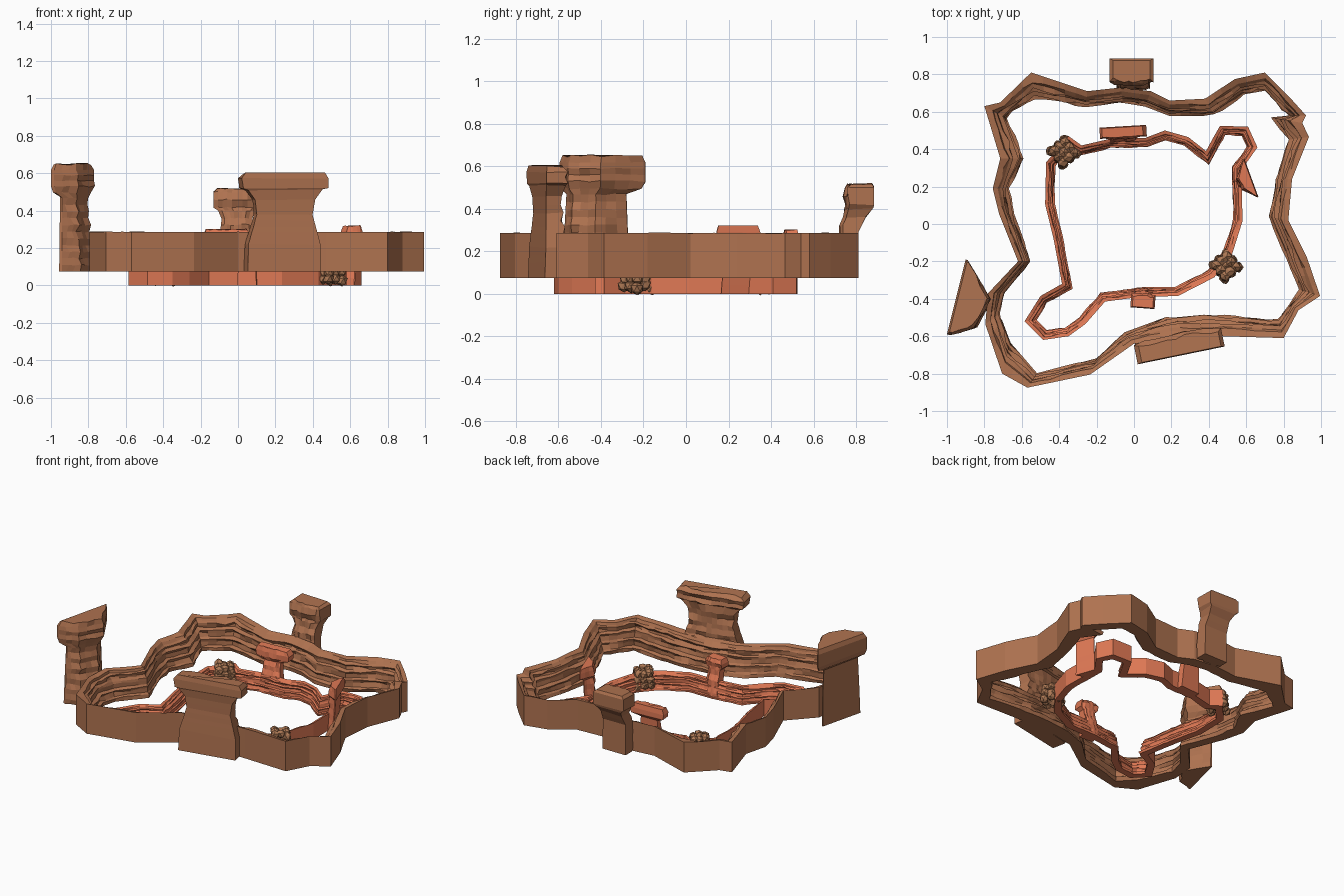
import bpy, bmesh, math, random
from mathutils import Vector

if "Cube" in bpy.data.objects:
    bpy.data.objects.remove(bpy.data.objects["Cube"])

random.seed(4)


def material(name, rgb):
    m = bpy.data.materials.new(name)
    m.diffuse_color = (*rgb, 1)
    m.use_nodes = True
    m.node_tree.nodes["Principled BSDF"].inputs["Base Color"].default_value = m.diffuse_color
    return m


BROWN = material("brown_rock", (0.43, 0.17, 0.08))
RED = material("red_rock", (0.74, 0.19, 0.09))
TAN = material("tan_rock", (0.42, 0.19, 0.09))


def finish(name, bm, mat):
    bmesh.ops.recalc_face_normals(bm, faces=bm.faces[:])
    me = bpy.data.meshes.new(name)
    bm.to_mesh(me)
    bm.free()
    me.materials.append(mat)
    ob = bpy.data.objects.new(name, me)
    bpy.context.collection.objects.link(ob)
    return ob


def skin(bm, loops, closed):
    # bridge equal-length vertex loops; cap the ends when open
    vs = [[bm.verts.new(p) for p in l] for l in loops]
    n = len(vs[0])
    for i in range(len(vs) if closed else len(vs) - 1):
        a, b = vs[i], vs[(i + 1) % len(vs)]
        for j in range(n):
            k = (j + 1) % n
            bm.faces.new((a[j], a[k], b[k], b[j]))
    if not closed:
        bm.faces.new(vs[0])
        bm.faces.new(vs[-1])


# cliff cross-section: (0 = plain back, 1 = inner foot), height fraction
LEDGES = [(0, 0), (0, 1), (.34, 1), (.42, .92), (.60, .88), (.50, .80), (.52, .68),
          (.72, .63), (.66, .55), (.70, .42), (.88, .37), (.80, .29), (.84, .16),
          (1, .12), (.96, 0)]


def cliff_ring(name, stations, z0, z1, step, mat):
    """Closed wall through (back x, back y, inner x, inner y) stations."""
    loops = []
    hold = [0] * len(LEDGES)
    dip = 0
    for i, s in enumerate(stations):
        e = stations[(i + 1) % len(stations)]
        a, b = Vector(s), Vector(e)
        count = max(1, round((a - b).length / 1.4 / step))
        for c in range(count):
            p = a.lerp(b, c / count)
            back, inner = Vector(p[:2]), Vector(p[2:])
            dip = dip * .6 + random.uniform(0, .05)
            loop = []
            for j, (u, h) in enumerate(LEDGES):
                if random.random() < .6:
                    hold[j] = random.uniform(-.09, .07)
                if j > 1:
                    u = min(1.03, u + hold[j])
                if 0 < h < 1:
                    h += random.uniform(-.02, .02)
                if h > .7:
                    h -= dip * (1 if j > 1 else .3)
                q = back.lerp(inner, u)
                loop.append((q.x, q.y, z0 + (z1 - z0) * h))
            loops.append(loop)
    bm = bmesh.new()
    skin(bm, loops, True)
    finish(name, bm, mat)


def inset_pairs(path, w):
    """Pair a clockwise path with its mitred inward offset."""
    out = []
    for i, p in enumerate(path):
        p = Vector(p)
        d0 = (p - Vector(path[i - 1])).normalized()
        d1 = (Vector(path[(i + 1) % len(path)]) - p).normalized()
        n0, n1 = Vector((d0.y, -d0.x)), Vector((d1.y, -d1.x))
        m = (n0 + n1).normalized()
        q = p + m * w / max(.65, m.dot(n0))
        out.append((p.x, p.y, q.x, q.y))
    return out


def pillar(name, a, b, front, rows, mat, rough):
    """Flat back from a to b, rocky front on its left.
    front: (t, depth share); rows: (z, t0, t1, back depth, front depth)."""
    a, b = Vector(a), Vector(b)
    along = b - a
    inward = Vector((-along.y, along.x)).normalized()
    fine = []
    for p, q in zip(front, front[1:]):
        for k in range(3):
            fine.append(Vector(p).lerp(Vector(q), k / 3))
    fine.append(Vector(front[-1]))
    layers = []
    for r, s in zip(rows, rows[1:]):
        n = max(1, round((s[0] - r[0]) / .035))
        layers += [Vector(r).lerp(Vector(s), k / n) for k in range(n)]
    layers.append(Vector(rows[-1]))
    loops = []
    for i, (z, t0, t1, d0, d1) in enumerate(layers):
        ledge = rough * (1 if i % 2 else -.6)
        last = i == len(layers) - 1
        loop = []
        for t, d in [(1, 0), (0, 0)] + [tuple(f) for f in fine]:
            dep = d0 + (d1 - d0) * d
            if d > .2:
                dep += ledge * .5 + random.uniform(-rough, rough * .4)
            q = a + along * (t0 + (t1 - t0) * t) + inward * dep
            zz = z + random.uniform(-.4, .3) * rough * (1 if i else 0) * (1.5 if last else 1)
            loop.append((q.x, q.y, zz))
        loops.append(loop)
    bm = bmesh.new()
    skin(bm, loops, False)
    finish(name, bm, mat)


# outer canyon wall
outer = [(-.55, .81, -.53, .67), (-.25, .71, -.26, .625), (-.07, .73, -.06, .65),
         (.09, .71, .06, .63), (.19, .66, .19, .58), (.38, .67, .43, .58),
         (.54, .775, .59, .69), (.70, .81, .70, .71), (.83, .68, .79, .61),
         (.92, .58, .83, .58), (.90, .54, .73, .57), (.935, .465, .82, .45),
         (.845, .24, .76, .24), (.825, .02, .72, .04), (.925, -.18, .82, -.2),
         (.995, -.385, .885, -.35), (.88, -.46, .83, -.43), (.80, -.61, .77, -.51),
         (.47, -.60, .37, -.48), (.20, -.60, .17, -.50), (0, -.64, -.05, -.58),
         (-.235, -.805, -.20, -.715), (-.57, -.875, -.52, -.80), (-.705, -.80, -.66, -.64),
         (-.795, -.535, -.72, -.48), (-.78, -.37, -.69, -.37), (-.62, -.2, -.55, -.2),
         (-.72, .05, -.64, .05), (-.755, .19, -.665, .19), (-.715, .35, -.59, .35),
         (-.80, .63, -.67, .56), (-.715, .65, -.645, .6)]
cliff_ring("outer_canyon_wall", outer, .075, .29, .055, BROWN)

# inner canyon wall
inner = [(-.35, .47), (-.28, .42), (-.13, .455), (.06, .46), (.165, .50), (.29, .465),
         (.385, .39), (.42, .455), (.46, .525), (.61, .52), (.66, .41), (.575, .29),
         (.58, .015), (.525, -.16), (.43, -.285), (.235, -.385), (.03, -.39),
         (-.155, -.415), (-.26, -.535), (-.35, -.60), (-.485, -.62), (-.585, -.52),
         (-.5, -.385), (-.385, -.32), (-.43, -.08), (-.475, .105), (-.47, .33)]
cliff_ring("inner_canyon_wall", inset_pairs(inner, .05), 0, .12, .04, RED)

BLOCK = [(0, .92), (.35, 1), (.7, 1), (1, .9)]
WEDGE = [(0, .06), (.42, 1), (.83, .72), (1, .1)]

# brown mesas standing against the outer wall
pillar("front_mesa", (.02, -.75), (.485, -.655), BLOCK,
       [(.075, .07, .91, 0, .12), (.22, .08, .91, .005, .12), (.38, .18, .82, .015, .1),
        (.46, .16, .85, .012, .1), (.51, .08, .93, .005, .11), (.52, .02, 1, 0, .115),
        (.575, 0, 1, 0, .115), (.60, .05, .96, .005, .105)], BROWN, .012)
pillar("left_mesa", (-.9, -.19), (-1, -.59), WEDGE,
       [(.075, .18, .95, .04, .19), (.25, .18, .93, .04, .17), (.47, .2, .9, .04, .15),
        (.495, .04, .98, .01, .17), (.53, 0, 1, 0, .18), (.62, 0, 1, 0, .18),
        (.65, .03, .96, .01, .16)], BROWN, .012)
pillar("back_mesa", (.105, .885), (-.13, .885), BLOCK,
       [(.075, .08, .85, .075, .165), (.29, .1, .85, .075, .165), (.36, .12, .82, .04, .15),
        (.40, .06, .9, .005, .135), (.42, 0, 1, 0, .14), (.5, 0, 1, 0, .14),
        (.52, .08, .92, .01, .12)], BROWN, .012)

# red pillars standing against the inner wall
pillar("inner_back_pillar", (.065, .53), (-.185, .515), BLOCK,
       [(0, .2, .8, .03, .1), (.12, .24, .78, .025, .08), (.21, .27, .76, .02, .06),
        (.235, .02, .98, 0, .065), (.27, 0, 1, 0, .07), (.3, .08, .95, .005, .055)], RED, .007)
pillar("inner_right_pillar", (.665, .145), (.59, .35), [(0, .1), (.3, .9), (.6, 1), (1, .1)],
       [(0, .15, .85, .03, .1), (.12, .18, .8, .02, .08), (.23, .2, .8, .015, .07),
        (.25, 0, 1, 0, .075), (.29, 0, 1, 0, .075), (.32, .05, .95, .005, .06)], RED, .007)
pillar("inner_front_pillar", (-.02, -.445), (.11, -.455), BLOCK,
       [(0, .1, .9, .025, .11), (.12, .15, .85, .025, .09), (.19, .15, .85, .015, .07),
        (.21, 0, 1, 0, .075), (.24, 0, 1, 0, .08), (.265, .08, .92, .005, .07)], RED, .007)


# boulder piles on the inner wall
def boulders(name, cx, cy):
    bm = bmesh.new()
    turn = math.radians(40)
    for layer in range(3):
        for i in range(9):
            u, v = (i % 3 - 1) * .047, (i // 3 - 1) * .047
            s = 1 - .12 * layer
            made = bmesh.ops.create_icosphere(bm, subdivisions=1, radius=.034)["verts"]
            o = Vector((cx + (u * math.cos(turn) - v * math.sin(turn)) * s,
                        cy + (u * math.sin(turn) + v * math.cos(turn)) * s,
                        .03 + .043 * layer + random.uniform(-.008, .012)))
            for vert in made:
                vert.co = vert.co * random.uniform(.8, 1.05) + o
    finish(name, bm, TAN)


boulders("back_left_boulders", -.375, .385)
boulders("front_right_boulders", .49, -.225)
